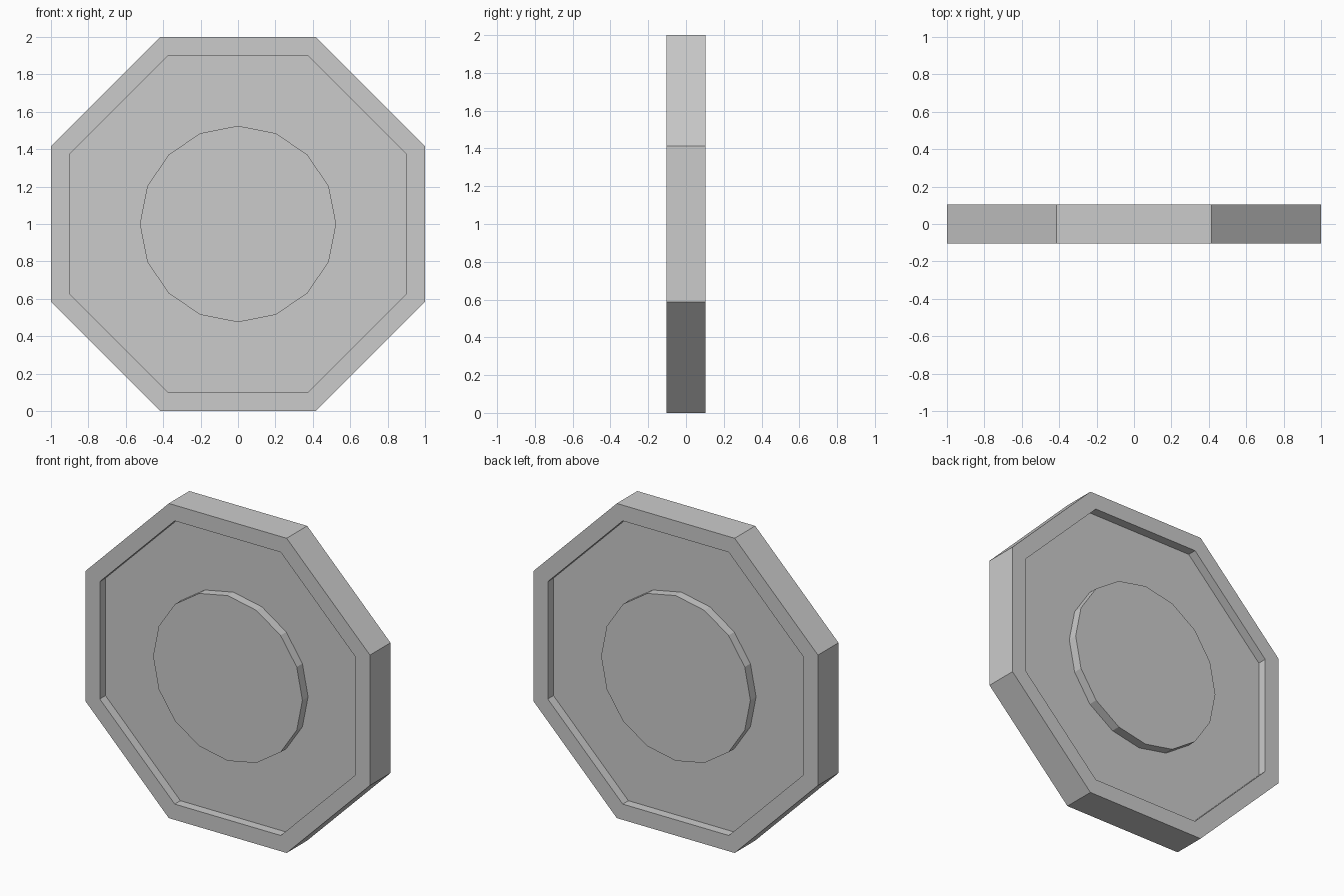
import bpy, bmesh
from math import sin, cos, pi

if "Cube" in bpy.data.objects:
    bpy.data.objects.remove(bpy.data.objects["Cube"])

HALF, FLOOR = 0.103, 0.046   # rim/hub half thickness, recessed panel half thickness
SIDES = 16                   # octagon corners plus edge midpoints, so it matches the hub


def ring(bm, r, y, octagon):
    """16 points: a round hub outline, or an octagon of apothem r."""
    verts = []
    for i in range(SIDES):
        a = i * 2 * pi / SIDES
        k = r / cos(pi / 8) if octagon and i % 2 else r
        verts.append(bm.verts.new((k * cos(a), y, 1 + k * sin(a))))
    return verts


# Cross-section of the front half, from the hub outward; the back mirrors it
front = [(0.525, -HALF, False), (0.525, -FLOOR, False),
         (0.90, -FLOOR, True), (0.90, -HALF, True), (1.0, -HALF, True)]
back = [(r, -y, o) for r, y, o in reversed(front)]

bm = bmesh.new()
rings = [ring(bm, *p) for p in front + back]
for a, b in zip(rings, rings[1:]):
    for i in range(SIDES):
        j = (i + 1) % SIDES
        bm.faces.new((a[i], a[j], b[j], b[i]))

# Hub caps
bm.faces.new(rings[0])
bm.faces.new(rings[-1])
bmesh.ops.recalc_face_normals(bm, faces=bm.faces)

mesh = bpy.data.meshes.new("octagonal_plate")
bm.to_mesh(mesh)
bm.free()
bpy.context.collection.objects.link(bpy.data.objects.new("octagonal_plate", mesh))
